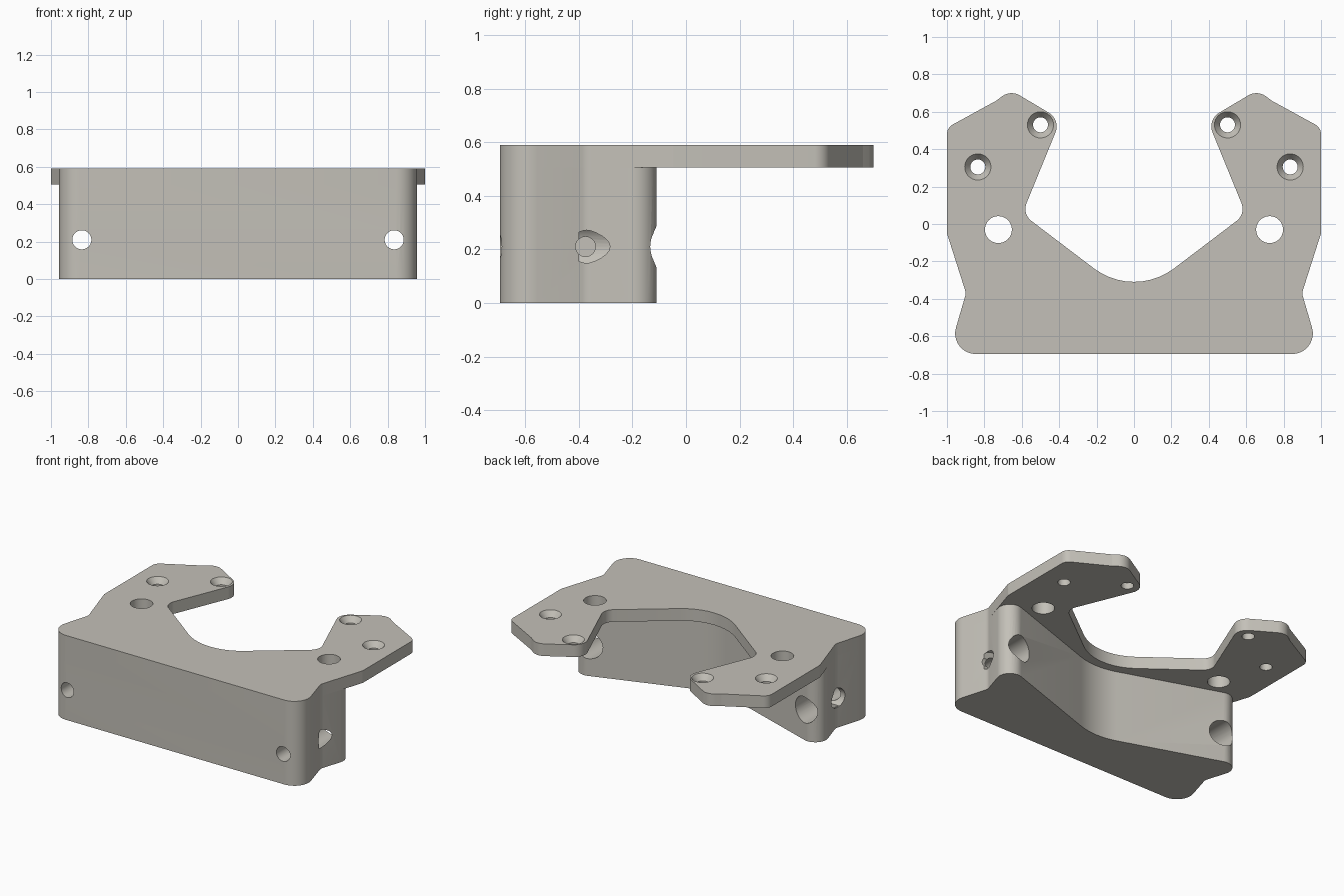
import bpy, bmesh, math
from mathutils import Vector, Matrix

if "Cube" in bpy.data.objects:
    bpy.data.objects.remove(bpy.data.objects["Cube"])

PLATE_Z, TOP_Z = 0.505, 0.59

grey = bpy.data.materials.new("warm_grey")
grey.diffuse_color = (0.55, 0.53, 0.48, 1)
grey.use_nodes = True
grey.node_tree.nodes["Principled BSDF"].inputs["Base Color"].default_value = grey.diffuse_color


def fillet(corners, seg=10):
    """Round each (x, y, radius) corner of a closed outline."""
    out, n = [], len(corners)
    for i, (x, y, r) in enumerate(corners):
        p = Vector((x, y))
        if r <= 0:
            out.append(p)
            continue
        a = (Vector(corners[i - 1][:2]) - p).normalized()
        b = (Vector(corners[(i + 1) % n][:2]) - p).normalized()
        half = a.angle(b) / 2
        c = p + (a + b).normalized() * (r / math.sin(half))
        t = r / math.tan(half)
        s, e = p + a * t - c, p + b * t - c
        a0 = math.atan2(s.y, s.x)
        d = math.atan2(e.y, e.x) - a0
        d = (d + math.pi) % (2 * math.pi) - math.pi
        for k in range(seg + 1):
            w = a0 + d * k / seg
            out.append(c + Vector((math.cos(w), math.sin(w))) * r)
    return out


def mirrored(centre, half):
    """Full outline from the centre corner and the right-hand corners."""
    return [centre] + half + [(-x, y, r) for x, y, r in reversed(half)]


def add_object(name, bm):
    bmesh.ops.recalc_face_normals(bm, faces=bm.faces)
    me = bpy.data.meshes.new(name)
    bm.to_mesh(me)
    bm.free()
    me.materials.append(grey)
    ob = bpy.data.objects.new(name, me)
    bpy.context.collection.objects.link(ob)
    return ob


def extrude(name, pts, z0, z1):
    bm = bmesh.new()
    face = bm.faces.new([bm.verts.new((p.x, p.y, z0)) for p in pts])
    new = bmesh.ops.extrude_face_region(bm, geom=[face])["geom"]
    bmesh.ops.translate(bm, vec=(0, 0, z1 - z0),
                        verts=[v for v in new if isinstance(v, bmesh.types.BMVert)])
    return add_object(name, bm)


def boolean(target, other, mode):
    mod = target.modifiers.new("bool", "BOOLEAN")
    mod.operation, mod.solver, mod.object = mode, "EXACT", other
    bpy.context.view_layer.objects.active = target
    bpy.ops.object.modifier_apply(modifier=mod.name)
    bpy.data.objects.remove(other)


def drill(target, start, end, r0, r1=None):
    """Cut a round or tapered hole between two points."""
    a, b = Vector(start), Vector(end)
    bm = bmesh.new()
    rot = (b - a).to_track_quat("Z", "Y").to_matrix().to_4x4()
    bmesh.ops.create_cone(bm, cap_ends=True, segments=40, radius1=r0,
                          radius2=r0 if r1 is None else r1, depth=(b - a).length,
                          matrix=Matrix.Translation((a + b) / 2) @ rot)
    cutter = add_object("cutter", bm)
    cutter.hide_render = True
    boolean(target, cutter, "DIFFERENCE")


# Shared waisted front corners
front = [(0.898, -0.37, 0.06), (0.993, -0.695, 0.11)]

# Top plate with the open throat and two arms
plate = extrude("mounting_plate", fillet(mirrored((0, -0.40, 0.355), [
    (0.598, 0.054, 0.08), (0.392, 0.557, 0.085), (0.66, 0.717, 0.085),
    (0.735, 0.66, 0.03), (1.0, 0.515, 0.06), (1.0, -0.05, 0.03)] + front)),
    PLATE_Z, TOP_Z)

# Deep front block with rounded rear tips
bracket = extrude("bracket", fillet(mirrored((0, -0.398, 0.46), [
    (0.995, -0.06, 0.084)] + front)), 0, PLATE_Z)

boolean(bracket, plate, "UNION")

for s in (-1, 1):
    # Countersunk screw holes in the arms
    for x, y in ((0.5, 0.53), (0.835, 0.305)):
        drill(bracket, (s * x, y, 0.4), (s * x, y, 0.7), 0.04)
        drill(bracket, (s * x, y, 0.55), (s * x, y, 0.592), 0.04, 0.0715)
    # Plain plate holes
    drill(bracket, (s * 0.725, -0.03, 0.4), (s * 0.725, -0.03, 0.7), 0.072)
    # Front-to-back bolt holes with wide rear pockets
    drill(bracket, (s * 0.835, -0.8, 0.21), (s * 0.835, 0, 0.21), 0.051)
    drill(bracket, (s * 0.835, -0.40, 0.21), (s * 0.835, 0, 0.21), 0.09)

# Blind side holes at the waist, wider on the left
drill(bracket, (1.1, -0.375, 0.21), (0.72, -0.375, 0.21), 0.037)
drill(bracket, (-1.1, -0.375, 0.21), (-0.72, -0.375, 0.21), 0.068)

bpy.ops.object.select_all(action="DESELECT")
bracket.select_set(True)
bpy.context.view_layer.objects.active = bracket
bpy.ops.object.shade_smooth_by_angle(angle=math.radians(25))
